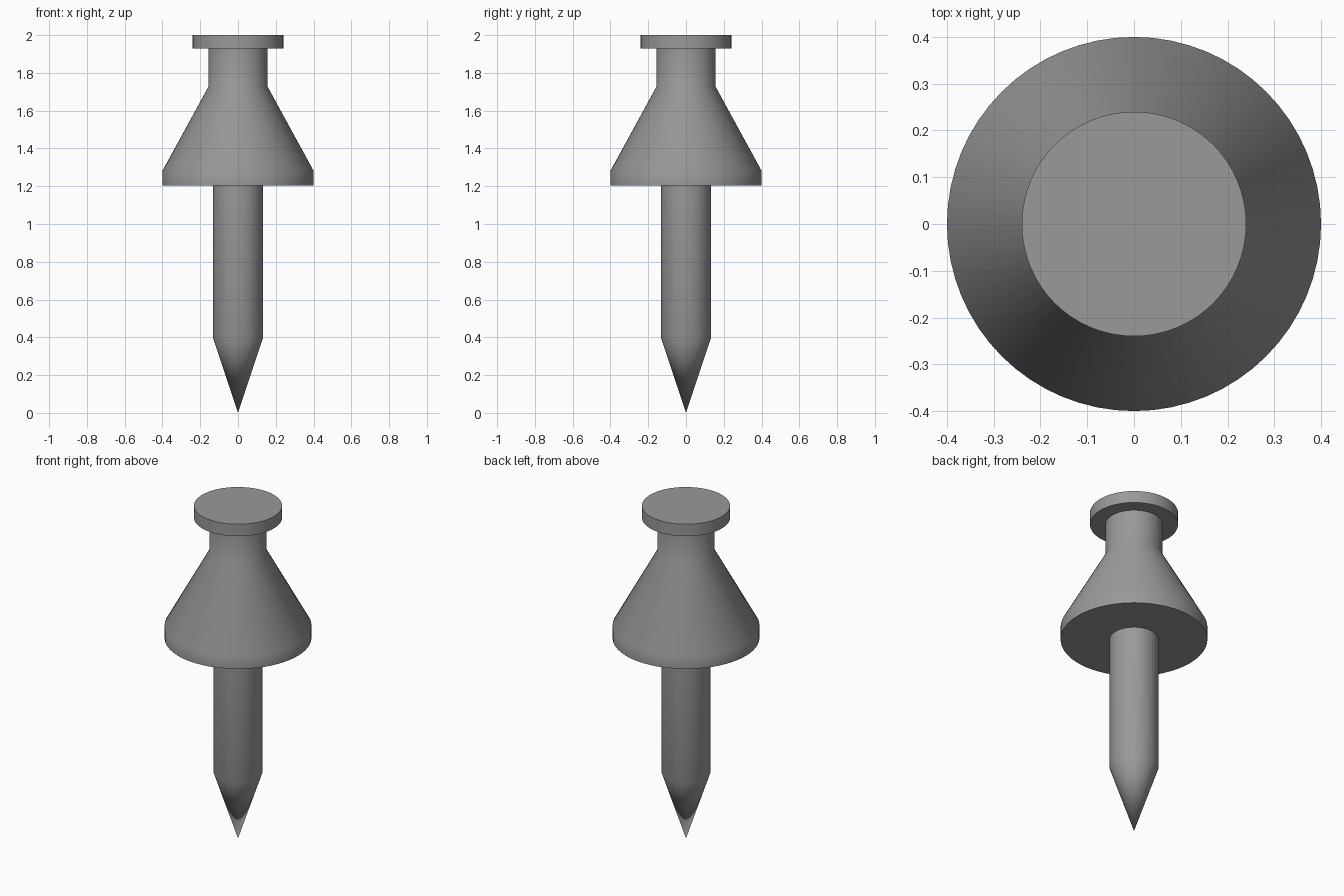
import bpy
import bmesh
import math

if "Cube" in bpy.data.objects:
    bpy.data.objects.remove(bpy.data.objects["Cube"])

SEGMENTS = 64

grey = bpy.data.materials.new("mid grey")
grey.diffuse_color = (0.32, 0.32, 0.32, 1.0)
grey.use_nodes = True
grey.node_tree.nodes["Principled BSDF"].inputs["Base Color"].default_value = grey.diffuse_color


def lathe(name, profile):
    """Spin a (radius, height) profile around the z axis."""
    bm = bmesh.new()
    verts = [bm.verts.new((r, 0, z)) for r, z in profile]
    edges = [bm.edges.new(pair) for pair in zip(verts, verts[1:])]
    bmesh.ops.spin(bm, geom=verts + edges, cent=(0, 0, 0), axis=(0, 0, 1),
                   angle=2 * math.pi, steps=SEGMENTS)
    bmesh.ops.remove_doubles(bm, verts=bm.verts, dist=1e-5)
    bmesh.ops.recalc_face_normals(bm, faces=bm.faces)
    mesh = bpy.data.meshes.new(name)
    bm.to_mesh(mesh)
    bm.free()
    mesh.materials.append(grey)
    obj = bpy.data.objects.new(name, mesh)
    bpy.context.collection.objects.link(obj)
    bpy.ops.object.select_all(action='DESELECT')
    obj.select_set(True)
    bpy.context.view_layer.objects.active = obj
    bpy.ops.object.shade_smooth_by_angle(angle=math.radians(40))
    return obj


# One continuous turned body: point, shaft, flared collar, neck and cap
lathe("pin_body", [
    (0, 0), (0.133, 0.40), (0.133, 1.205),      # point and shaft
    (0.40, 1.205), (0.40, 1.282),               # collar rim
    (0.156, 1.728), (0.156, 1.928),             # cone and neck
    (0.24, 1.928), (0.24, 2.0), (0, 2.0),       # cap
])
